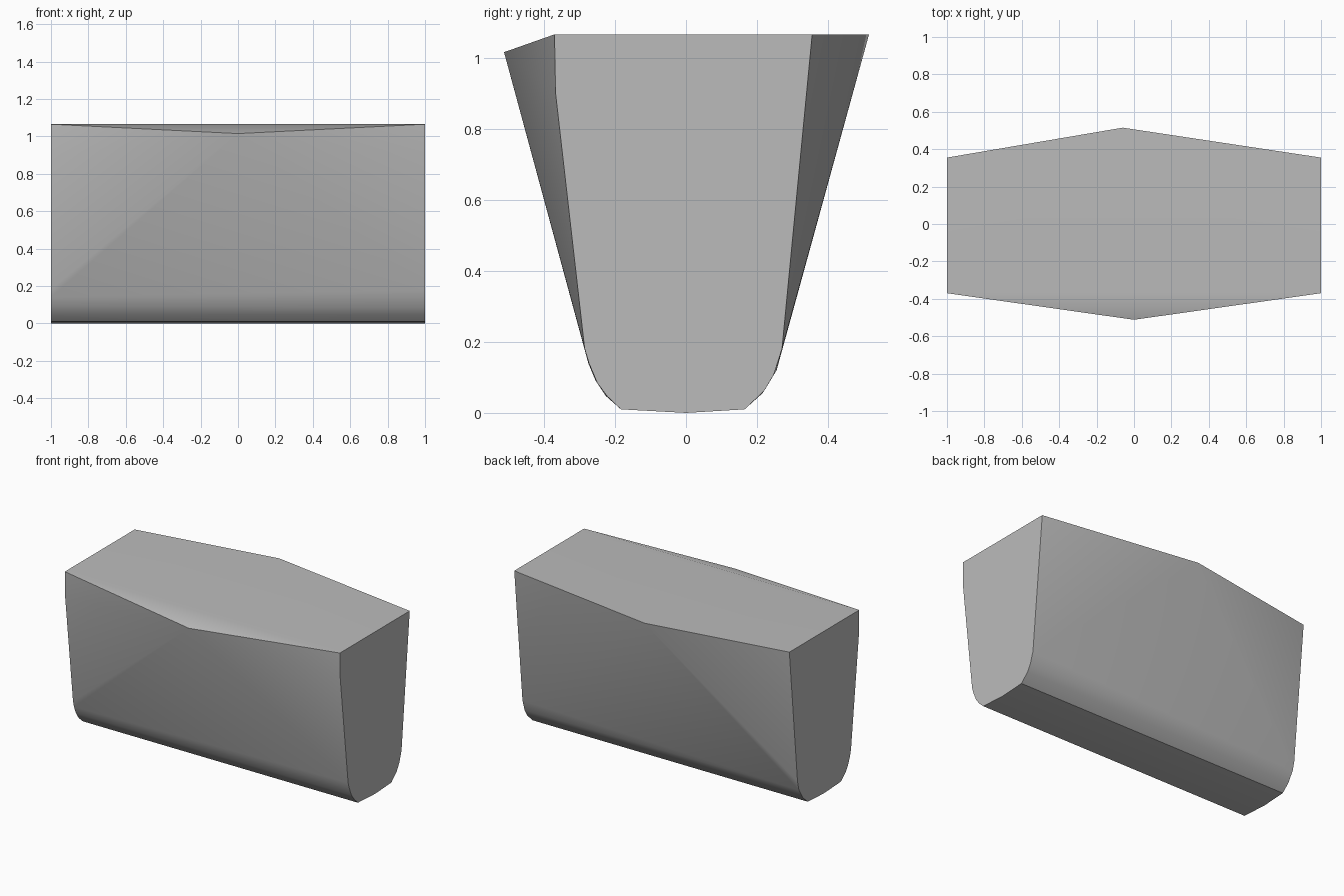
import bpy
import bmesh
import math

cube = bpy.data.objects.get("Cube")
if cube:
    bpy.data.objects.remove(cube, do_unlink=True)

# Plain grey material
grey = bpy.data.materials.new("plain_grey")
grey.use_nodes = True
colour = (0.5, 0.5, 0.5, 1)
grey.diffuse_color = colour
grey.node_tree.nodes["Principled BSDF"].inputs["Base Color"].default_value = colour

# End profiles as (y, z): shared points plus slightly different lower curves
shared = [(-0.37, 1.065), (-0.367, 0.9), (-0.285, 0.18), (-0.183, 0.01),
          (0, 0), (0.165, 0.01), (0.27, 0.18), (0.355, 1.065)]
curve_pos = [(-0.273, 0.14), (-0.25, 0.085), (-0.222, 0.047), (0.22, 0.062), (0.247, 0.108)]
curve_neg = [(-0.275, 0.14), (-0.255, 0.092), (-0.226, 0.048), (0.215, 0.055), (0.255, 0.12)]

# Tapered block: hull of both ends and the front and back ridge points
bm = bmesh.new()
for x, curve in ((1, curve_pos), (-1, curve_neg)):
    for y, z in shared + curve:
        bm.verts.new((x, y, z))
bm.verts.new((0, -0.512, 1.015))
bm.verts.new((-0.06, 0.515, 1.065))
bmesh.ops.convex_hull(bm, input=bm.verts[:])

# Merge the flat end faces and the flat top
bmesh.ops.dissolve_limit(bm, angle_limit=math.radians(0.3),
                         verts=bm.verts[:], edges=bm.edges[:])
bmesh.ops.recalc_face_normals(bm, faces=bm.faces[:])
mesh = bpy.data.meshes.new("tapered_block")
bm.to_mesh(mesh)
bm.free()
mesh.materials.append(grey)

block = bpy.data.objects.new("tapered_block", mesh)
bpy.context.collection.objects.link(block)
bpy.ops.object.select_all(action="DESELECT")
block.select_set(True)
bpy.context.view_layer.objects.active = block
bpy.ops.object.shade_smooth_by_angle(angle=math.radians(30))
